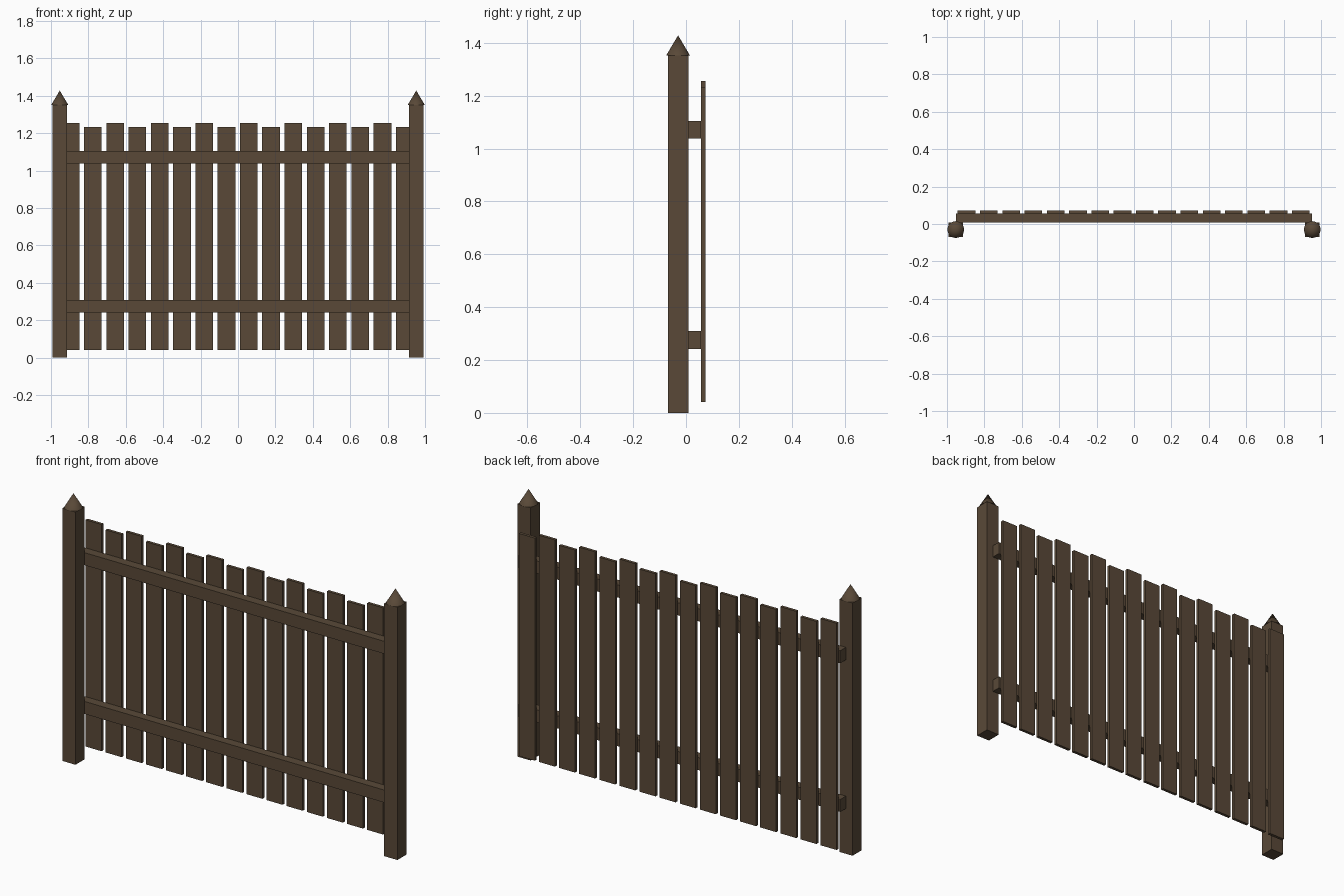
import bpy
import math

cube = bpy.data.objects.get("Cube")
if cube:
    bpy.data.objects.remove(cube, do_unlink=True)

# Single weathered wood colour
wood = bpy.data.materials.new("dark_brown_wood")
wood.use_nodes = True
colour = (0.1, 0.066, 0.039, 1)
wood.diffuse_color = colour
shader = next(n for n in wood.node_tree.nodes if n.type == 'BSDF_PRINCIPLED')
shader.inputs["Base Color"].default_value = colour
shader.inputs["Roughness"].default_value = 0.9


def box(name, low, high):
    """Box between two opposite corners."""
    centre = [(a + b) / 2 for a, b in zip(low, high)]
    bpy.ops.mesh.primitive_cube_add(size=1, location=centre)
    ob = bpy.context.object
    ob.name = name
    for v in ob.data.vertices:
        v.co = [c * (b - a) for c, a, b in zip(v.co, low, high)]
    ob.data.materials.append(wood)
    return ob


POST_X, POST_Y, POST_HALF = 0.953, -0.03, 0.039
POST_TOP, CAP_TOP = 1.352, 1.428
RAIL_BACK, BOARD_BACK = 0.057, 0.073

# Posts with pointed round caps
for side, sx in (("right", -1), ("left", 1)):
    x = sx * POST_X
    box(f"{side}_post", (x - POST_HALF, POST_Y - POST_HALF, 0),
        (x + POST_HALF, POST_Y + POST_HALF, POST_TOP))
    bpy.ops.mesh.primitive_cone_add(
        vertices=16, radius1=0.045, radius2=0, depth=CAP_TOP - POST_TOP,
        location=(x, POST_Y, (POST_TOP + CAP_TOP) / 2))
    cap = bpy.context.object
    cap.name = f"{side}_post_cap"
    cap.data.materials.append(wood)
    bpy.ops.object.shade_smooth_by_angle(angle=math.radians(35))

# Horizontal rails behind the posts
for name, z in (("lower_rail", 0.242), ("upper_rail", 1.038)):
    box(name, (-POST_X, POST_Y + POST_HALF, z), (POST_X, RAIL_BACK, z + 0.067))

# Alternating tall and short boards on the back of the rails
BOARDS, PITCH, WIDTH = 16, 0.1191, 0.0945
for i in range(BOARDS):
    x = (i - (BOARDS - 1) / 2) * PITCH - 0.002
    top = 1.233 if i % 2 else 1.255
    box(f"board_{i + 1}", (x - WIDTH / 2, RAIL_BACK, 0.042),
        (x + WIDTH / 2, BOARD_BACK, top))
